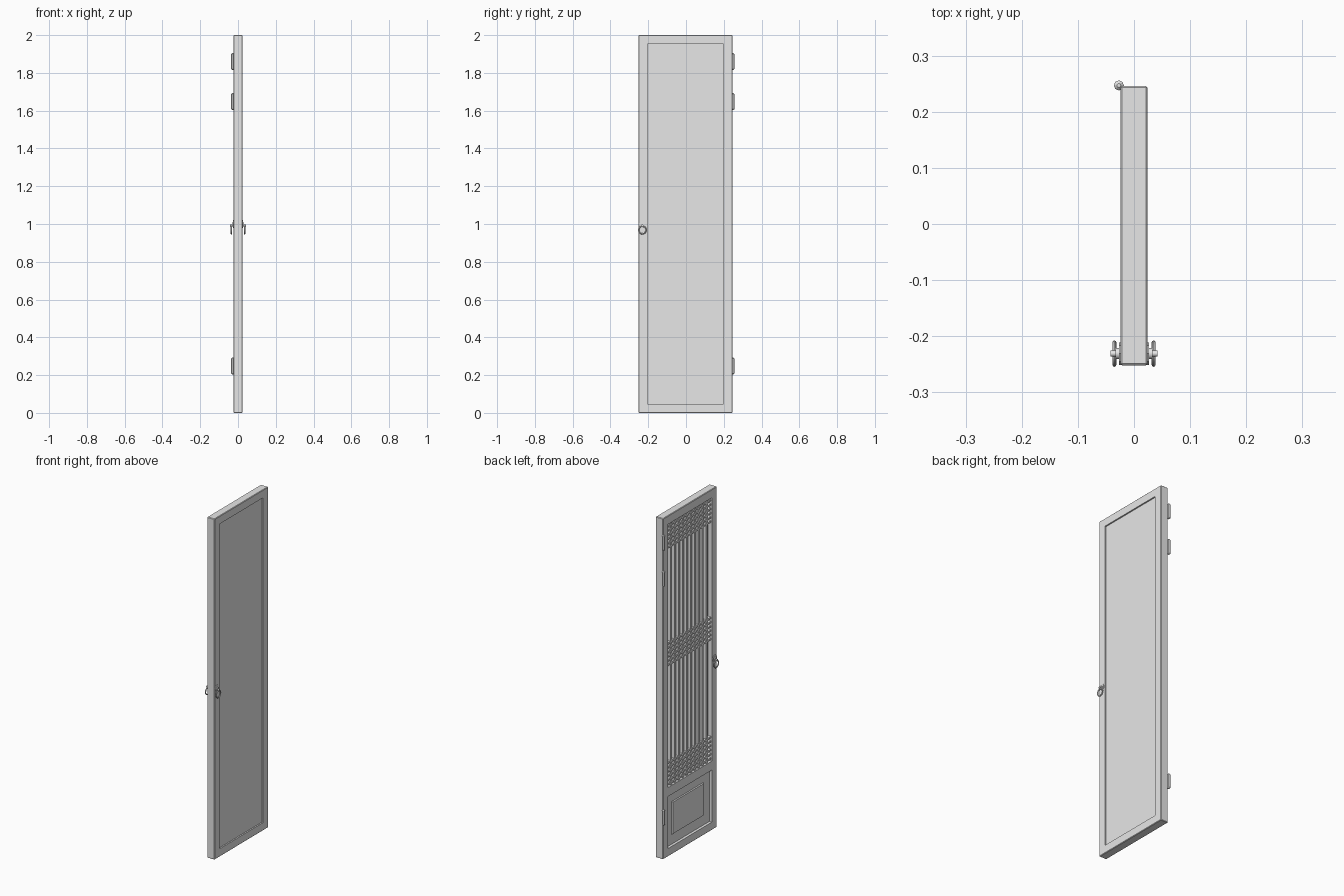
import bpy, math
from mathutils import Vector

old = bpy.data.objects.get("Cube")
if old:
    bpy.data.objects.remove(old, do_unlink=True)

grey = bpy.data.materials.new("plain_grey")
grey.use_nodes = True
grey.diffuse_color = (0.8, 0.8, 0.8, 1)
grey.node_tree.nodes["Principled BSDF"].inputs["Base Color"].default_value = (0.8, 0.8, 0.8, 1)

MID = -0.003          # middle of the door across its width
HALF = 0.249          # half of the door width
FACE = 0.024          # half of the door thickness
OPEN = 0.202          # half of the opening width


def finish(name, smooth=False):
    ob = bpy.context.object
    ob.name = name
    ob.data.materials.append(grey)
    if smooth:
        bpy.ops.object.shade_smooth_by_angle(angle=math.radians(40))
    return ob


def box(name, x, y, z, bevel=0):
    """Box from (low, high) pairs on each axis."""
    lo, hi = Vector((x[0], y[0], z[0])), Vector((x[1], y[1], z[1]))
    bpy.ops.mesh.primitive_cube_add(size=1, location=(lo + hi) / 2)
    ob = finish(name)
    ob.scale = hi - lo
    bpy.ops.object.transform_apply(location=False, rotation=False, scale=True)
    if bevel:
        mod = ob.modifiers.new("bevel", 'BEVEL')
        mod.width = bevel
        mod.segments = 1
        bpy.ops.object.modifier_apply(modifier=mod.name)
    return ob


def recess(target, x, z):
    """Cut a rectangular pocket into the door."""
    cutter = box("cutter", x, (MID - OPEN, MID + OPEN), z)
    bpy.context.view_layer.objects.active = target
    mod = target.modifiers.new("cut", 'BOOLEAN')
    mod.operation = 'DIFFERENCE'
    mod.solver = 'EXACT'
    mod.object = cutter
    bpy.ops.object.modifier_apply(modifier=mod.name)
    bpy.data.objects.remove(cutter, do_unlink=True)


def rod(name, radius, x, y, z, sides=12):
    """Cylinder lying along x."""
    bpy.ops.mesh.primitive_cylinder_add(
        vertices=sides, radius=radius, depth=abs(x[1] - x[0]),
        location=(sum(x) / 2, y, z), rotation=(0, math.pi / 2, 0))
    return finish(name, True)


# Door slab with a plain pocket on one side, lattice and panel pockets on the other
door = box("door_frame", (-FACE, FACE), (MID - HALF, MID + HALF), (0, 2), 0.003)
recess(door, (0.016, 0.1), (0.047, 1.953))
recess(door, (-0.1, 0.002), (0.405, 1.95))
recess(door, (-0.1, -0.008), (0.047, 0.352))

# Raised field of the lower panel, chamfered towards the edge
field = box("lower_panel_field", (-0.013, -0.004), (MID - 0.15, MID + 0.15), (0.1, 0.3))
for v in field.data.vertices:
    if v.co.x < 0:
        v.co.y *= 0.95
        v.co.z *= 0.93

# Vertical lattice bars
BARS = 10
for i in range(BARS):
    y = MID - OPEN + 2 * OPEN * (i + 1) / (BARS + 1)
    box(f"lattice_upright_{i + 1}", (-0.018, 0.004), (y - 0.007, y + 0.007), (0.4, 1.955))

# Three bands of horizontal lattice bars
for band, start in (("lower", 0.42), ("middle", 1.12), ("upper", 1.81)):
    for i in range(6):
        z = start + i * 0.025
        box(f"{band}_lattice_bar_{i + 1}", (-0.019, 0.004),
            (MID - OPEN - 0.003, MID + OPEN + 0.003), (z - 0.005, z + 0.005))

# Hinge barrels with tapered ends
for name, z in (("top", 1.86), ("second", 1.648), ("bottom", 0.248)):
    bpy.ops.mesh.primitive_cylinder_add(vertices=8, radius=0.009, depth=0.09,
                                        location=(-0.027, 0.247, z))
    hinge = finish(f"{name}_hinge")
    mod = hinge.modifiers.new("taper", 'BEVEL')
    mod.width = 0.005
    mod.segments = 1
    mod.angle_limit = math.radians(60)
    bpy.ops.object.modifier_apply(modifier=mod.name)

# Ring pull on each face
for side, label in ((1, "left"), (-1, "right")):
    y = -0.231
    rod(f"{label}_handle_plate", 0.02, (side * 0.022, side * 0.027), y, 1.0, 8)
    rod(f"{label}_handle_hub", 0.01, (side * 0.025, side * 0.033), y, 0.998)
    rod(f"{label}_handle_pin", 0.0055, (side * 0.03, side * 0.042), y, 0.993)
    bpy.ops.mesh.primitive_torus_add(
        major_segments=24, minor_segments=8, major_radius=0.02, minor_radius=0.0035,
        location=(side * 0.035, y, 0.968), rotation=(0, math.pi / 2, 0))
    finish(f"{label}_handle_ring", True)
